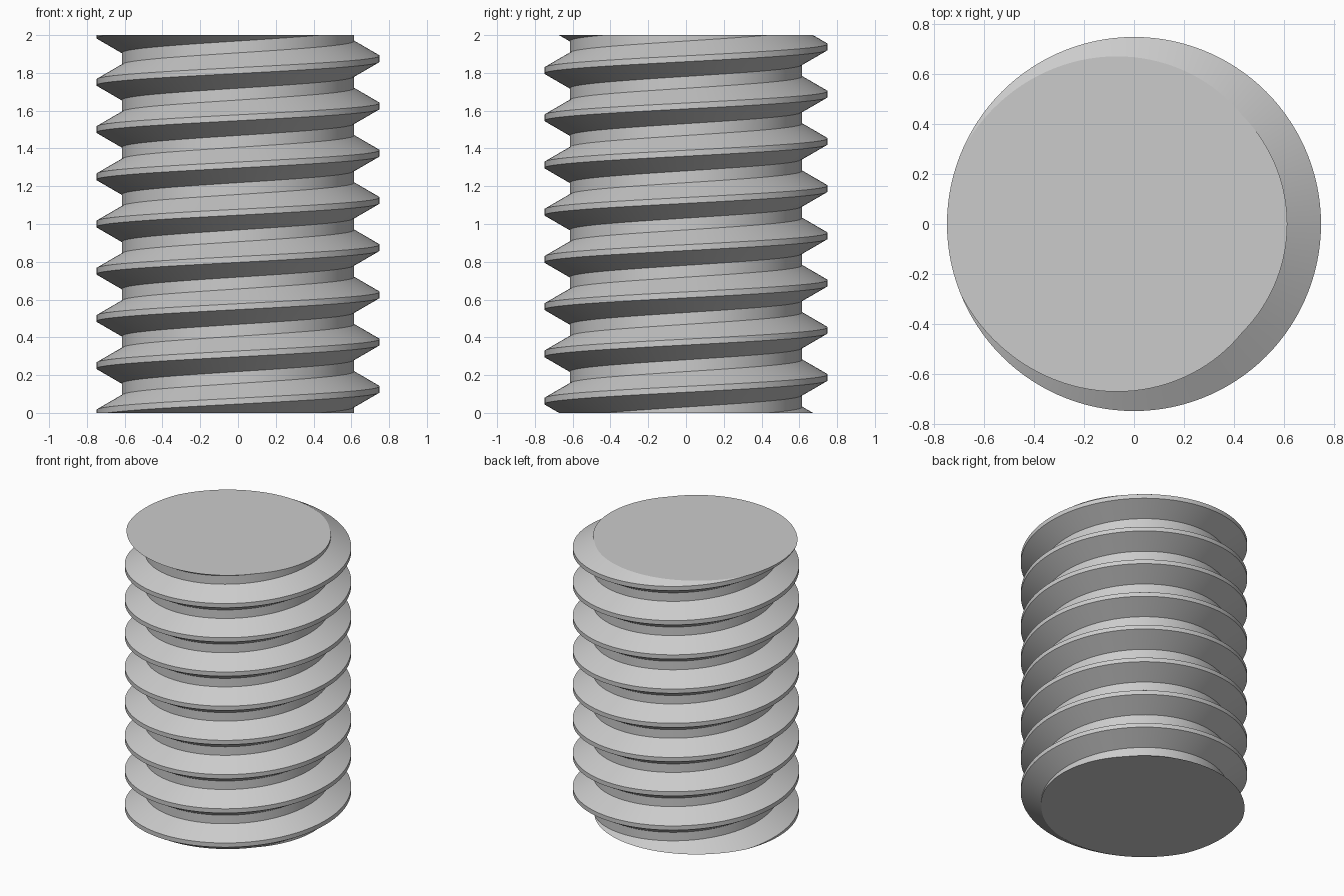
import bpy, bmesh, math

cube = bpy.data.objects.get("Cube")
if cube:
    bpy.data.objects.remove(cube, do_unlink=True)

# Standard 60 degree thread proportions
PITCH, HEIGHT, SEGMENTS = 0.25, 2.0, 120
MAJOR = 0.75
MINOR = MAJOR - 0.625 * PITCH * math.sqrt(3) / 2
CREST = PITCH / 16          # half width of the crest flat
ROOT = PITCH * 3 / 8        # half width of the thread base
PROFILE = [(MINOR, -ROOT), (MAJOR, -CREST), (MAJOR, CREST), (MINOR, ROOT)]

steel = bpy.data.materials.new("grey steel")
steel.use_nodes = True
grey = (0.6, 0.6, 0.6, 1)
steel.diffuse_color = grey
steel.node_tree.nodes["Principled BSDF"].inputs["Base Color"].default_value = grey

# Columns of profile points, each raised along the right-handed helix
bm = bmesh.new()
columns = []
for i in range(SEGMENTS):
    turn = i / SEGMENTS
    c, s = math.cos(math.tau * turn), math.sin(math.tau * turn)
    columns.append([bm.verts.new((r * c, r * s, z + (n + 0.5 + turn) * PITCH))
                    for n in range(-3, 11) for r, z in PROFILE])

# Skin the columns; the last joins the first one pitch higher
for i in range(SEGMENTS):
    a = columns[i]
    b = columns[i + 1] if i + 1 < SEGMENTS else columns[0][len(PROFILE):]
    for k in range(min(len(a), len(b)) - 1):
        bm.faces.new((a[k], b[k], b[k + 1], a[k + 1]))

# Trim both ends flat and cap them
for z, up in ((0, -1), (HEIGHT, 1)):
    bmesh.ops.bisect_plane(bm, geom=bm.verts[:] + bm.edges[:] + bm.faces[:], dist=1e-5,
                           plane_co=(0, 0, z), plane_no=(0, 0, up), clear_outer=True)
bmesh.ops.holes_fill(bm, edges=[e for e in bm.edges if e.is_boundary], sides=0)
bmesh.ops.recalc_face_normals(bm, faces=bm.faces[:])

mesh = bpy.data.meshes.new("threaded_rod")
bm.to_mesh(mesh)
bm.free()
mesh.materials.append(steel)
rod = bpy.data.objects.new("threaded_rod", mesh)
bpy.context.collection.objects.link(rod)

# Smooth flanks with crisp thread edges and end faces
bpy.ops.object.select_all(action="DESELECT")
rod.select_set(True)
bpy.context.view_layer.objects.active = rod
bpy.ops.object.shade_smooth_by_angle(angle=math.radians(20))
